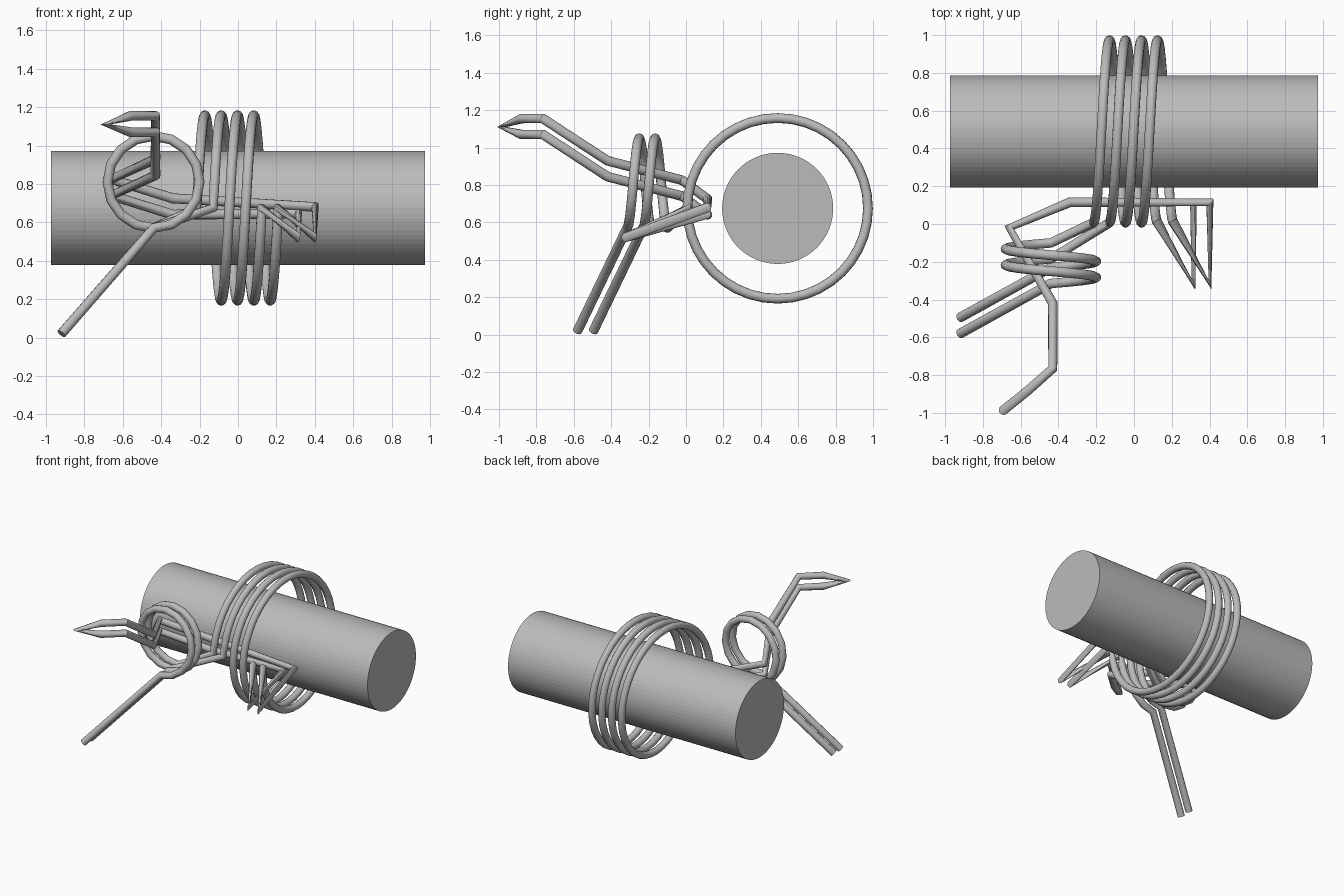
import bpy
import math

if "Cube" in bpy.data.objects:
    bpy.data.objects.remove(bpy.data.objects["Cube"])

grey = bpy.data.materials.new("plain grey")
grey.diffuse_color = (0.5, 0.5, 0.5, 1)
grey.use_nodes = True
grey.node_tree.nodes["Principled BSDF"].inputs["Base Color"].default_value = grey.diffuse_color

# Horizontal pole
POLE_Y, POLE_Z = 0.49, 0.675
bpy.ops.mesh.primitive_cylinder_add(vertices=64, radius=0.297, depth=1.95,
                                    location=(0, POLE_Y, POLE_Z),
                                    rotation=(0, math.pi / 2, 0))
pole = bpy.context.object
pole.name = "pole"
pole.data.materials.append(grey)


def small_loop(y0, steps=16):
    """One turn about the y axis, from the bottom round by the left."""
    pts = []
    for i in range(steps + 1):
        a = 2 * math.pi * i / steps
        pts.append((-0.44 - 0.24 * math.sin(a), y0 - 0.13 * i / steps,
                    0.81 - 0.24 * math.cos(a)))
    return pts


def pole_wrap(x0, turns=2, steps=40):
    """Turns round the pole, from the front over the top."""
    pts = []
    for i in range(turns * steps + 1):
        a = 2 * math.pi * i / steps
        pts.append((x0 + 0.17 * i / steps, POLE_Y - 0.483 * math.cos(a),
                    POLE_Z + 0.483 * math.sin(a)))
    return pts


def strand(shift, fold_x, back_z, rise):
    """Half of the doubled rope, from cut tail to just before the bight."""
    loop = small_loop(-0.1 - shift)
    tail = [(-0.92, -0.495 - shift, 0.02)]
    fold = [(fold_x, -0.32, 0.52), (fold_x, 0.115, back_z)]
    lead = [(-0.34, 0.115, 0.64 + rise), (-0.66, -0.02, 0.74 + rise),
            (-0.43, -0.42, 0.845 + rise), (-0.43, -0.765, 1.07 + rise),
            (-0.56, -0.88, 1.07 + rise)]
    return tail + loop[::-1] + pole_wrap(-0.215 + shift) + fold + lead


# Single doubled rope: lower strand, bight tip, upper strand back to its tail
lower = strand(0.0, 0.315, 0.645, 0.0)
upper = strand(0.085, 0.402, 0.68, 0.085)
path = lower + [(-0.69, -0.985, 1.11)] + upper[::-1]

curve = bpy.data.curves.new("rope", 'CURVE')
curve.dimensions = '3D'
curve.bevel_depth = 0.026
curve.bevel_resolution = 4
curve.use_fill_caps = True
spline = curve.splines.new('POLY')
spline.points.add(len(path) - 1)
for point, co in zip(spline.points, path):
    point.co = (*co, 1)
rope = bpy.data.objects.new("rope", curve)
bpy.context.collection.objects.link(rope)
curve.materials.append(grey)

# Turn the rope into a mesh with smooth sides
bpy.ops.object.select_all(action='DESELECT')
rope.select_set(True)
bpy.context.view_layer.objects.active = rope
bpy.ops.object.convert(target='MESH')
bpy.ops.object.shade_smooth_by_angle(angle=math.radians(40))
